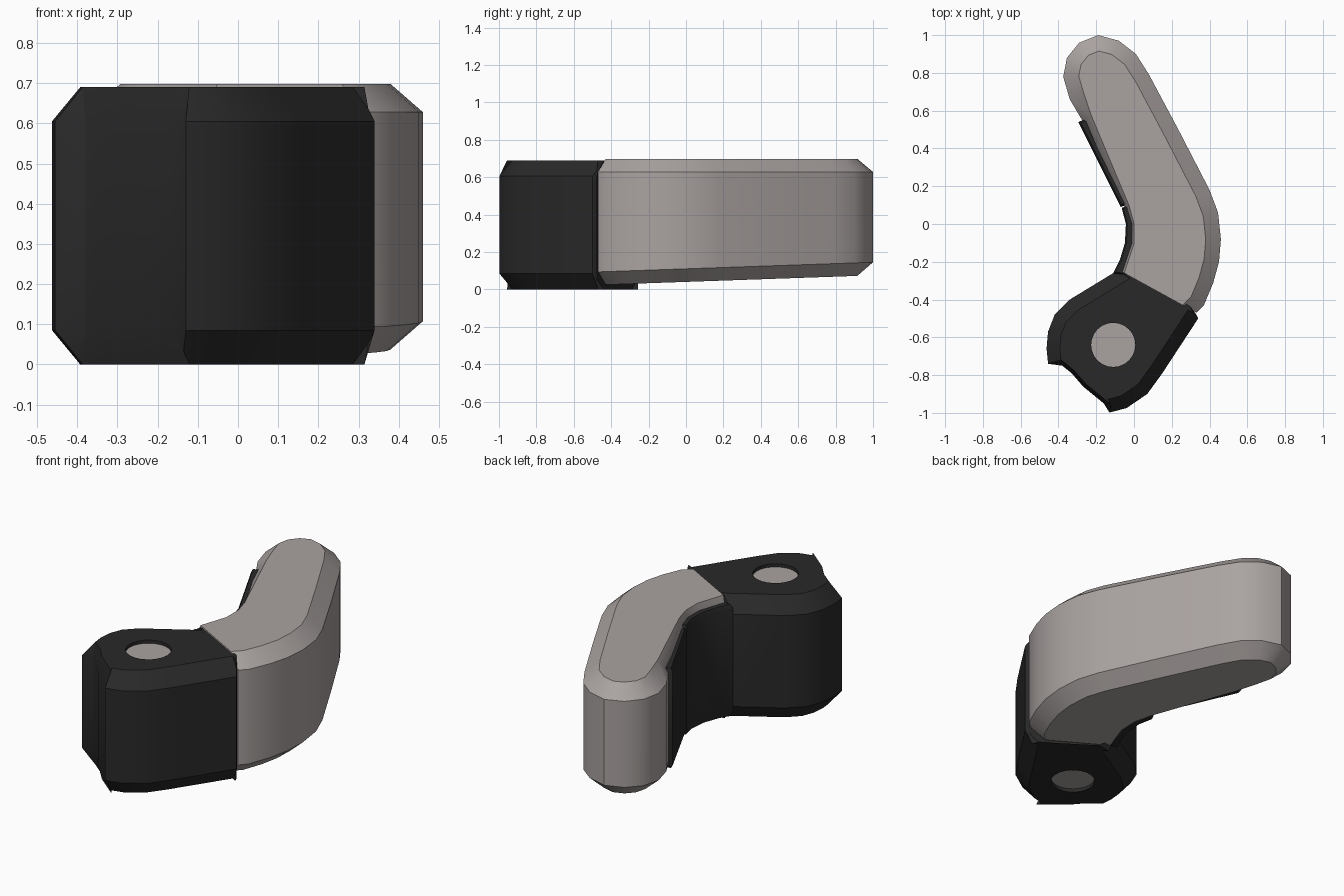
import bpy, bmesh, math
from mathutils import Vector

cube = bpy.data.objects.get("Cube")
if cube:
    bpy.data.objects.remove(cube)


def material(name, colour):
    m = bpy.data.materials.new(name)
    m.use_nodes = True
    m.diffuse_color = colour
    m.node_tree.nodes["Principled BSDF"].inputs["Base Color"].default_value = colour
    return m


LIGHT = material("warm grey", (0.40, 0.365, 0.355, 1))
DARK = material("charcoal", (0.022, 0.022, 0.022, 1))


def inset(points, widths):
    """Move every edge of a counter-clockwise outline inward by its own width."""
    pts = [Vector(p) for p in points]
    n = len(pts)
    result = []
    for i, p in enumerate(pts):
        a = (p - pts[i - 1]).normalized()
        b = (pts[(i + 1) % n] - p).normalized()
        na, nb = Vector((-a.y, a.x)), Vector((-b.y, b.x))
        wa, wb = widths[i - 1], widths[i]
        det = na.x * nb.y - na.y * nb.x
        if abs(det) < 0.15:
            shift = (na + nb).normalized() * (wa + wb) / 2
        else:
            shift = Vector((wa * nb.y - wb * na.y, na.x * wb - nb.x * wa)) / det
        result.append(p + shift)
    return result


def block(name, points, mat, top, bottom, chamfer, rise, special=None):
    """Upright prism with chamfered rims; bottom is a function of y."""
    widths = [(special or {}).get(i, chamfer) for i in range(len(points))]
    inner = inset(points, widths)
    bm = bmesh.new()
    rings = []
    for outline, height in ((inner, lambda y: bottom(y)),
                            (points, lambda y: bottom(y) + rise),
                            (points, lambda y: top - rise),
                            (inner, lambda y: top)):
        rings.append([bm.verts.new((p[0], p[1], height(p[1]))) for p in outline])
    n = len(points)
    for low, high in zip(rings, rings[1:]):
        for i in range(n):
            j = (i + 1) % n
            bm.faces.new((low[i], low[j], high[j], high[i]))
    bm.faces.new(rings[0][::-1])
    bm.faces.new(rings[-1])
    bmesh.ops.remove_doubles(bm, verts=bm.verts, dist=0.0005)
    bmesh.ops.recalc_face_normals(bm, faces=bm.faces)
    mesh = bpy.data.meshes.new(name)
    bm.to_mesh(mesh)
    bm.free()
    mesh.materials.append(mat)
    obj = bpy.data.objects.new(name, mesh)
    bpy.context.collection.objects.link(obj)
    return obj


def cylinder(name, radius, low, high, mat):
    bpy.ops.mesh.primitive_cylinder_add(vertices=24, radius=radius, depth=high - low,
                                        location=(-0.11, -0.64, (low + high) / 2))
    obj = bpy.context.object
    obj.name = name
    obj.data.materials.append(mat)
    return obj


def smooth(obj, angle=30):
    bpy.ops.object.select_all(action="DESELECT")
    obj.select_set(True)
    bpy.context.view_layer.objects.active = obj
    bpy.ops.object.shade_smooth_by_angle(angle=math.radians(angle))


# Bent arm with a rounded tip and a gently rising underside
arm_outline = [(-0.07, -0.25), (0.33, -0.47), (0.37, -0.43), (0.42, -0.31), (0.45, -0.2),
               (0.46, -0.08), (0.445, 0.06), (0.4, 0.18), (0.24, 0.49), (0.08, 0.79),
               (0.01, 0.9), (-0.08, 0.97), (-0.19, 1.0), (-0.29, 0.96), (-0.355, 0.88),
               (-0.375, 0.78), (-0.34, 0.66), (-0.275, 0.55), (-0.05, 0.09),
               (-0.02, 0.0), (-0.02, -0.1)]
arm = block("arm", arm_outline, LIGHT, 0.698, lambda y: 0.04 + 0.035 * y,
            0.08, 0.07, {0: 0.0, 17: 0.03, 18: 0.02, 19: 0.02, 20: 0.02})
smooth(arm)

# Pivot block with a scooped front corner
pivot_outline = [(0.34, -0.5), (0.33, -0.48), (-0.08, -0.255), (-0.11, -0.26), (-0.34, -0.4),
                 (-0.42, -0.48), (-0.455, -0.57), (-0.463, -0.66), (-0.455, -0.74),
                 (-0.38, -0.75), (-0.33, -0.79), (-0.27, -0.86), (-0.16, -0.95),
                 (-0.13, -0.998), (-0.04, -0.975), (0.07, -0.9), (0.15, -0.79)]
pivot = block("pivot_block", pivot_outline, DARK, 0.69, lambda y: 0.0, 0.07, 0.085,
              {0: 0.01, 1: 0.0, 2: 0.02, 8: 0.03, 9: 0.02, 10: 0.02, 11: 0.02, 12: 0.03})

# Bore through the pivot block, with a recessed pin
cutter = cylinder("bore_cutter", 0.117, -0.2, 0.9, DARK)
bore = pivot.modifiers.new("bore", "BOOLEAN")
bore.object = cutter
bore.operation = "DIFFERENCE"
bore.solver = "EXACT"
bpy.ops.object.select_all(action="DESELECT")
pivot.select_set(True)
bpy.context.view_layer.objects.active = pivot
bpy.ops.object.modifier_apply(modifier="bore")
bpy.data.objects.remove(cutter)
smooth(pivot)
smooth(cylinder("pivot_pin", 0.117, 0.02, 0.672, LIGHT))

# Dark pads lining the inside of the bend
straight_pad = block("straight_pad",
                     [(-0.295, 0.54), (-0.07, 0.09), (-0.02, 0.11), (-0.245, 0.56)],
                     DARK, 0.65, lambda y: 0.07 + 0.035 * y, 0.01, 0.02)
curved_pad = block("curved_pad",
                   [(-0.065, 0.085), (-0.043, 0.0), (-0.048, -0.1), (-0.075, -0.19),
                    (-0.11, -0.26), (-0.05, -0.27), (0.0, -0.1), (0.0, 0.0), (-0.025, 0.1)],
                   DARK, 0.66, lambda y: 0.04 + 0.035 * y, 0.008, 0.02)
for pad in (straight_pad, curved_pad):
    smooth(pad)
